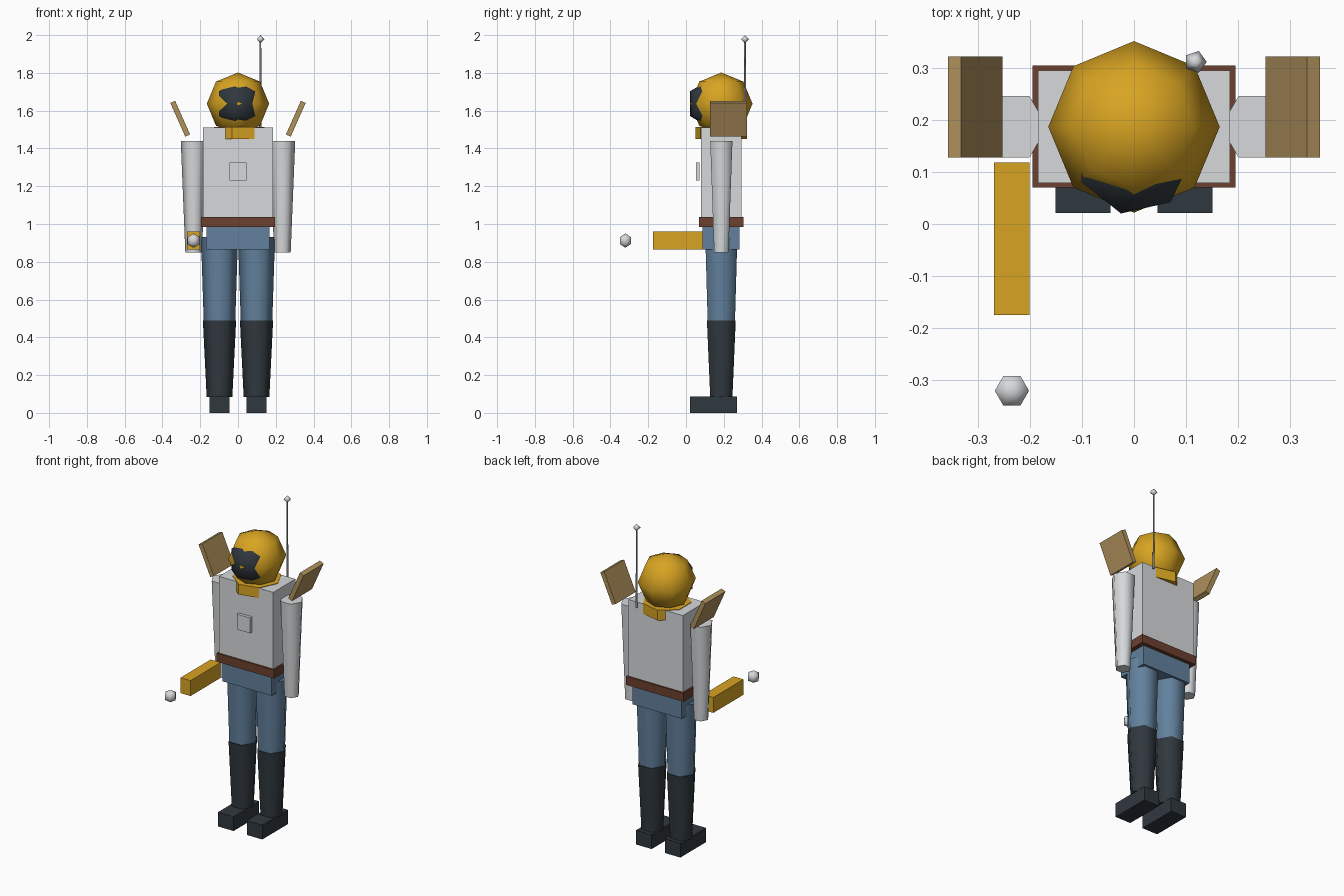
import bpy
import bmesh
from math import sin, cos, pi, radians

cube = bpy.data.objects.get("Cube")
if cube:
    bpy.data.objects.remove(cube, do_unlink=True)

MID_Y = 0.187  # depth of the figure's centre line


def material(name, rgb):
    linear = [((c / 255 + 0.055) / 1.055) ** 2.4 for c in rgb] + [1.0]
    mat = bpy.data.materials.new(name)
    mat.use_nodes = True
    mat.diffuse_color = linear
    mat.node_tree.nodes["Principled BSDF"].inputs["Base Color"].default_value = linear
    return mat


GOLD = material("gold", (216, 164, 34))
PALE = material("pale_grey", (214, 217, 219))
BLUE = material("denim_blue", (98, 129, 157))
DARK = material("charcoal", (48, 56, 62))
BROWN = material("belt_brown", (108, 65, 46))
TAN = material("tan", (176, 145, 92))
STEEL = material("steel_grey", (150, 152, 155))


def finish(bm, name, mat, loc, smooth=None):
    bmesh.ops.recalc_face_normals(bm, faces=bm.faces)
    mesh = bpy.data.meshes.new(name)
    bm.to_mesh(mesh)
    bm.free()
    mesh.materials.append(mat)
    obj = bpy.data.objects.new(name, mesh)
    obj.location = loc
    bpy.context.collection.objects.link(obj)
    if smooth:
        bpy.ops.object.select_all(action='DESELECT')
        obj.select_set(True)
        bpy.context.view_layer.objects.active = obj
        bpy.ops.object.shade_smooth_by_angle(angle=radians(smooth))
    return obj


def box(name, mat, xs, ys, zs):
    """Box spanning the given (low, high) ranges."""
    bm = bmesh.new()
    bmesh.ops.create_cube(bm, size=1)
    spans = (xs, ys, zs)
    bmesh.ops.scale(bm, vec=[hi - lo for lo, hi in spans], verts=bm.verts)
    return finish(bm, name, mat, [(lo + hi) / 2 for lo, hi in spans])


def lathe(name, mat, loc, profile, sides, smooth=None):
    """Turn (radius, height) points about z, first corner towards +x."""
    bm = bmesh.new()
    rings = [[bm.verts.new((r * cos(2 * pi * i / sides), r * sin(2 * pi * i / sides), z))
              for i in range(sides)] for r, z in profile]
    for low, high in zip(rings, rings[1:]):
        for i in range(sides):
            j = (i + 1) % sides
            bm.faces.new((low[i], low[j], high[j], high[i]))
    for ring, (r, z) in ((rings[0], profile[0]), (rings[-1], profile[-1])):
        if r > 0:
            bm.faces.new(ring)
    bmesh.ops.remove_doubles(bm, verts=bm.verts, dist=0.00001)
    return finish(bm, name, mat, loc, smooth)


def ball(name, mat, loc, radius, sides, rings, smooth=179):
    profile = [(radius * sin(pi * k / rings) if 0 < k < rings else 0,
                -radius * cos(pi * k / rings)) for k in range(rings + 1)]
    return lathe(name, mat, loc, profile, sides, smooth)


# Head, face mask and collar
ball("head", GOLD, (0, MID_Y, 1.637), 0.165, 8, 4)
ball("face_mask", DARK, (0, 0.13, 1.637), 0.13, 7, 3)
lathe("collar", GOLD, (0, MID_Y, 0), [(0.14, 1.45), (0.14, 1.513)], 7)

# Torso, chest unit, belt and hips
box("torso", PALE, (-0.185, 0.185), (0.079, 0.295), (1.0, 1.51))
box("chest_unit", PALE, (-0.045, 0.045), (0.053, 0.072), (1.23, 1.325))
box("belt", BROWN, (-0.195, 0.195), (0.07, 0.305), (0.985, 1.038))
box("hips", BLUE, (-0.168, 0.168), (0.087, 0.283), (0.865, 0.987))

# Limbs and shoulder flaps on both sides
for side, s in (("right", -1), ("left", 1)):
    x = 0.098 * s
    lathe(side + "_leg", BLUE, (x, MID_Y, 0), [(0.083, 0.47), (0.098, 0.93)], 6, 80)
    lathe(side + "_boot", DARK, (x, MID_Y, 0), [(0.068, 0.085), (0.088, 0.49)], 6, 80)
    box(side + "_foot", DARK, (x - 0.053, x + 0.053), (0.021, 0.27), (0, 0.088))
    lathe(side + "_arm", PALE, (0.235 * s, MID_Y, 0), [(0.044, 0.85), (0.068, 1.44)], 6, 80)
    x = 0.306 * s
    flap = box(side + "_shoulder_flap", TAN, (x - 0.014, x + 0.014),
               (0.128, 0.322), (1.46, 1.655))
    flap.rotation_euler.y = radians(24) * s

# Hand-held device with the small ball ahead of it
box("hand_device", GOLD, (-0.269, -0.201), (-0.175, 0.118), (0.865, 0.96))
ball("device_tip", PALE, (-0.235, -0.321, 0.912), 0.038, 6, 3)

# Antenna on the back
lathe("antenna_rod", STEEL, (0.118, 0.312, 0), [(0.006, 1.485), (0.005, 1.975)], 6, 80)
ball("antenna_ball", PALE, (0.118, 0.312, 1.978), 0.022, 5, 2)
